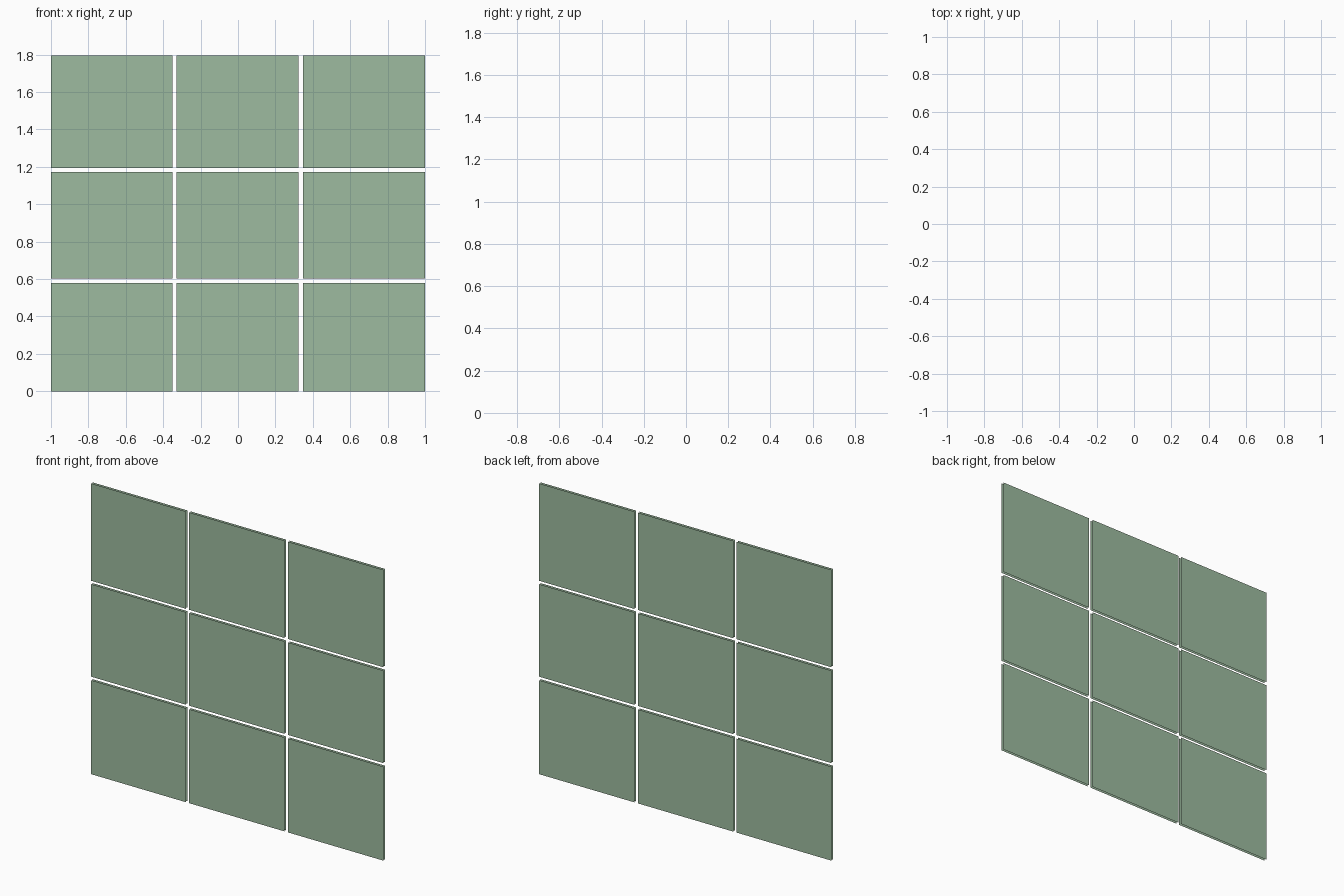
import bpy, bmesh

if "Cube" in bpy.data.objects:
    bpy.data.objects.remove(bpy.data.objects["Cube"])

# Window glazing: 3 x 3 double-glazed panes, each a front and a back sheet
COLUMNS = [(-1.0, -0.35), (-0.33, 0.323), (0.347, 1.0)]
ROWS = [(0.0, 0.58), (0.602, 1.173), (1.194, 1.795)]
HALF_GAP = 0.008

glass = bpy.data.materials.new("green_glass")
glass.diffuse_color = (0.34, 0.5, 0.35, 1)
glass.use_nodes = True
glass.node_tree.nodes["Principled BSDF"].inputs["Base Color"].default_value = glass.diffuse_color


def add_pane(name, x0, x1, z0, z1):
    bm = bmesh.new()
    for y, flip in ((-HALF_GAP, False), (HALF_GAP, True)):
        corners = [(x0, y, z0), (x1, y, z0), (x1, y, z1), (x0, y, z1)]
        if flip:
            corners.reverse()
        bm.faces.new([bm.verts.new(c) for c in corners])
    mesh = bpy.data.meshes.new(name)
    bm.to_mesh(mesh)
    bm.free()
    mesh.materials.append(glass)
    bpy.context.collection.objects.link(bpy.data.objects.new(name, mesh))


row_names = ("bottom", "middle", "top")
column_names = ("left", "centre", "right")
for row, (z0, z1) in zip(row_names, ROWS):
    for column, (x0, x1) in zip(column_names, COLUMNS):
        add_pane(f"pane_{row}_{column}", x0, x1, z0, z1)
